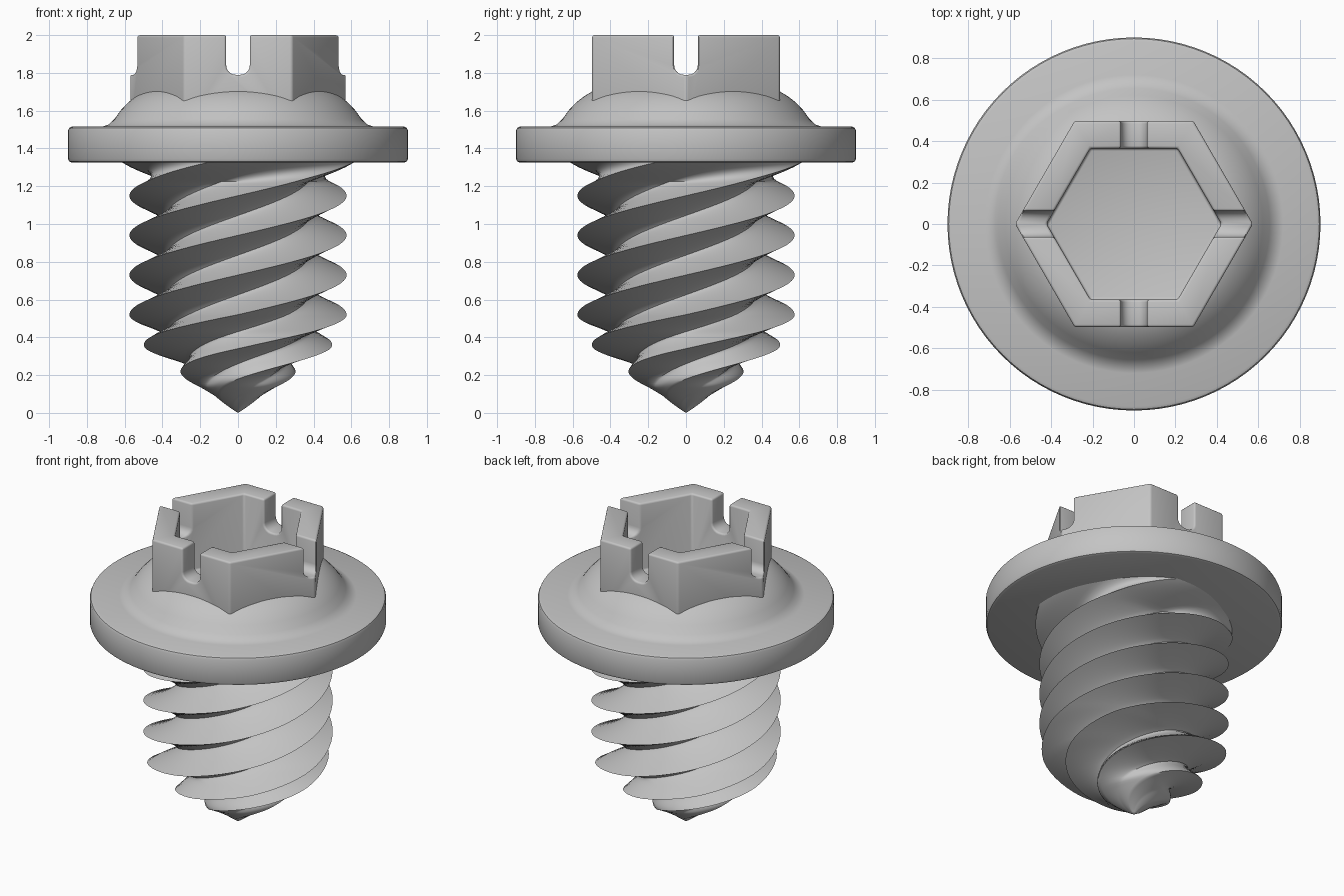
import bpy, bmesh, math
from mathutils import Matrix

if "Cube" in bpy.data.objects:
    bpy.data.objects.remove(bpy.data.objects["Cube"])

steel = bpy.data.materials.new("grey steel")
steel.use_nodes = True
COLOUR = (0.55, 0.55, 0.55, 1)
steel.diffuse_color = COLOUR
steel.node_tree.nodes["Principled BSDF"].inputs["Base Color"].default_value = COLOUR


def make_object(name, bm):
    bmesh.ops.remove_doubles(bm, verts=bm.verts, dist=0.0005)
    bmesh.ops.recalc_face_normals(bm, faces=bm.faces)
    mesh = bpy.data.meshes.new(name)
    bm.to_mesh(mesh)
    bm.free()
    mesh.materials.append(steel)
    obj = bpy.data.objects.new(name, mesh)
    bpy.context.collection.objects.link(obj)
    return obj


def activate(obj):
    bpy.ops.object.select_all(action="DESELECT")
    obj.select_set(True)
    bpy.context.view_layer.objects.active = obj


def smooth(obj, degrees):
    activate(obj)
    bpy.ops.object.shade_smooth_by_angle(angle=math.radians(degrees))


def skin(bm, rings):
    """Join consecutive closed rings of points with quads."""
    rows = [[bm.verts.new(p) for p in ring] for ring in rings]
    for a, b in zip(rows, rows[1:]):
        for i in range(len(a)):
            j = (i + 1) % len(a)
            bm.faces.new((a[i], a[j], b[j], b[i]))
    return rows


def lathe(name, profile, steps=96):
    bm = bmesh.new()
    turns = [2 * math.pi * i / steps for i in range(steps)]
    skin(bm, [[(r * math.cos(t), r * math.sin(t), z) for t in turns] for r, z in profile])
    return make_object(name, bm)


def lerp(points, x):
    """Piecewise linear lookup, extended past the last point."""
    for (x0, y0), (x1, y1) in zip(points, points[1:]):
        if x <= x1:
            break
    return y0 + (y1 - y0) * (x - x0) / (x1 - x0)


def hex_prism(name, flat, z0, z1):
    bm = bmesh.new()
    r = flat / math.cos(math.pi / 6)
    bmesh.ops.create_cone(bm, cap_ends=True, segments=6, radius1=r, radius2=r, depth=z1 - z0,
                          matrix=Matrix.Translation((0, 0, (z0 + z1) / 2)) @ Matrix.Rotation(math.pi / 2, 4, "Z"))
    # put two corners on the x axis
    corner = max(v.co.x for v in bm.verts)
    if corner < r - 0.01:
        bmesh.ops.rotate(bm, verts=bm.verts, matrix=Matrix.Rotation(math.pi / 6, 3, "Z"))
    return make_object(name, bm)


def slot_cutter(angle):
    """Long bar with a rounded lower side."""
    bm = bmesh.new()
    bmesh.ops.create_cube(bm, size=1, matrix=Matrix.Rotation(angle, 4, "Z")
                          @ Matrix.Translation((0, 0, 1.95)) @ Matrix.Diagonal((1.6, 0.125, 0.32, 1)))
    along = (math.cos(angle), math.sin(angle))
    low = [e for e in bm.edges if all(v.co.z < 1.9 for v in e.verts)
           and abs((e.verts[0].co - e.verts[1].co).xy.dot(along)) > 1]
    bmesh.ops.bevel(bm, geom=low, offset=0.05, segments=5, profile=0.5, affect="EDGES")
    return make_object("slot_cutter", bm)


# Flange with its domed collar
lathe_profile = [(0, 1.325), (0.88, 1.325), (0.894, 1.331), (0.9, 1.345),
                 (0.9, 1.495), (0.894, 1.509), (0.88, 1.515), (0.72, 1.515),
                 (0.685, 1.527), (0.655, 1.555), (0.62, 1.603), (0.58, 1.645),
                 (0.54, 1.676), (0.5, 1.7), (0.46, 1.715), (0.46, 1.55)]
smooth(lathe("flange", lathe_profile), 35)

# Hexagonal crown with socket and four slots
crown = hex_prism("hex_crown", 0.497, 1.5, 2.0)
cutters = [hex_prism("socket_cutter", 0.365, 1.55, 2.2), slot_cutter(0), slot_cutter(math.pi / 2)]
for cutter in cutters:
    cutter.hide_render = True
    mod = crown.modifiers.new("cut", "BOOLEAN")
    mod.operation = "DIFFERENCE"
    mod.solver = "EXACT"
    mod.object = cutter
bevel = crown.modifiers.new("soft_edges", "BEVEL")
bevel.width = 0.018
bevel.segments = 3
bevel.limit_method = "ANGLE"
bevel.angle_limit = math.radians(35)
activate(crown)
for mod in list(crown.modifiers):
    bpy.ops.object.modifier_apply(modifier=mod.name)
for cutter in cutters:
    bpy.data.objects.remove(cutter)
smooth(crown, 40)

# Four-start threaded shank tapering to a point
STARTS, PER_START, ROWS, TOP = 4, 20, 120, 1.335
crest = [(0, 0), (0.16, 0.25), (0.34, 0.49), (0.42, 0.555), (0.5, 0.575), (1.24, 0.575), (1.34, 0.64)]
root = [(0, 0), (0.14, 0.19), (0.2, 0.215), (0.28, 0.26), (0.42, 0.37), (1.22, 0.38), (1.34, 0.6)]
phase = [(0, -1), (0.18, 0), (0.34, 1), (0.52, 2), (1.36, 6)]
rings = []
for k in range(ROWS + 1):
    z = TOP * k / ROWS
    inner, outer, twist = lerp(root, z), lerp(crest, z), lerp(phase, z)
    ring = []
    for i in range(STARTS * PER_START):
        u = i / PER_START
        ridge = abs(2 * (u % 1) - 1) ** 1.35
        r = inner + (outer - inner) * ridge
        t = (u + twist) * 2 * math.pi / STARTS
        ring.append((r * math.cos(t), r * math.sin(t), z))
    rings.append(ring)
bm = bmesh.new()
skin(bm, rings)
smooth(make_object("threaded_shank", bm), 45)
